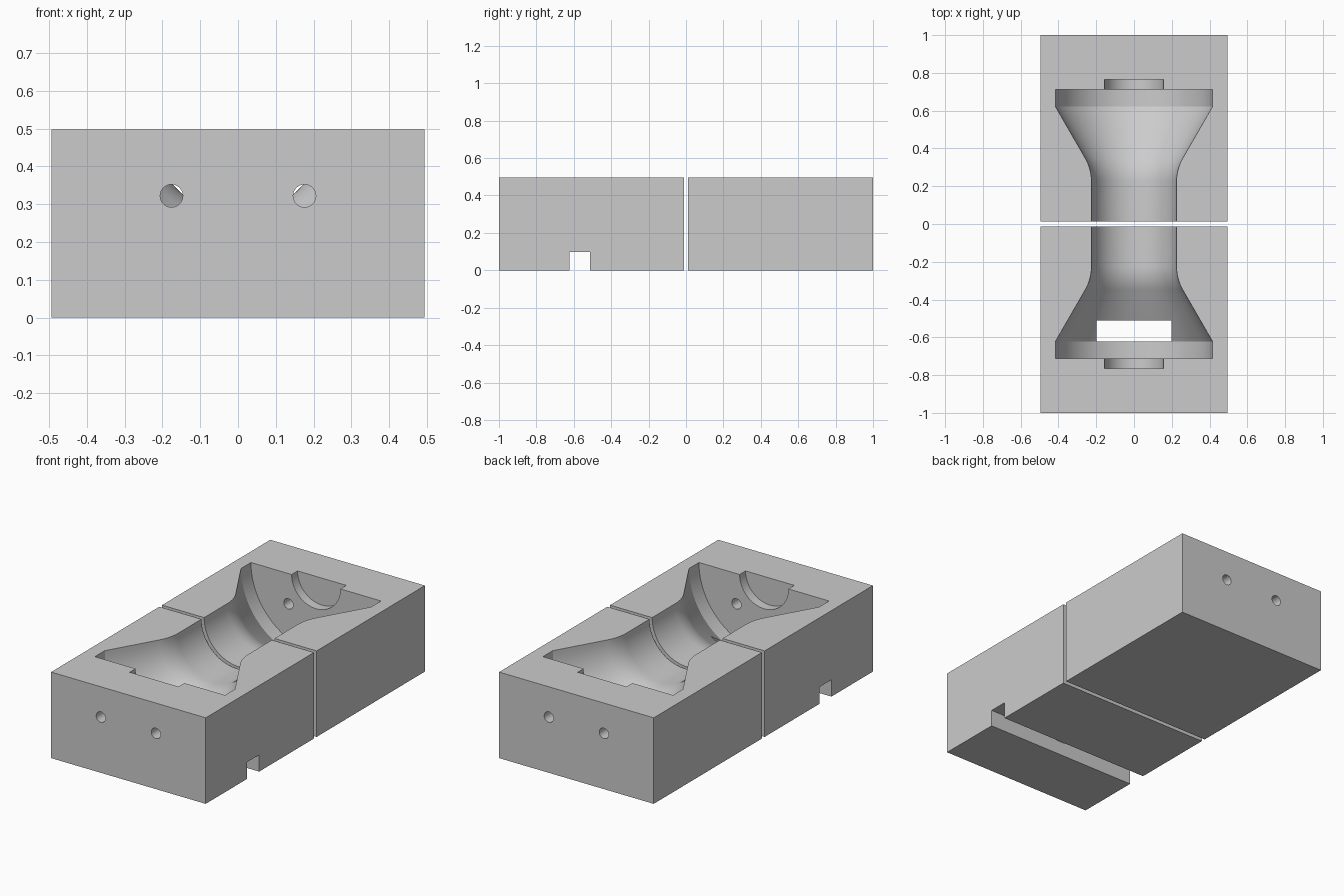
import bpy, bmesh, math
from mathutils import Matrix, Vector

if "Cube" in bpy.data.objects:
    bpy.data.objects.remove(bpy.data.objects["Cube"])

HALF_W, HEIGHT, GAP = 0.494, 0.497, 0.012
NECK, FLANGE = 0.225, 0.416

grey = bpy.data.materials.new("light grey")
grey.diffuse_color = (0.6, 0.6, 0.6, 1)
grey.use_nodes = True
grey.node_tree.nodes["Principled BSDF"].inputs["Base Color"].default_value = grey.diffuse_color


def make_object(name, bm):
    bmesh.ops.recalc_face_normals(bm, faces=bm.faces)
    mesh = bpy.data.meshes.new(name)
    bm.to_mesh(mesh)
    bm.free()
    mesh.materials.append(grey)
    obj = bpy.data.objects.new(name, mesh)
    bpy.context.collection.objects.link(obj)
    return obj


def box(name, x, y, z):
    """Box spanning the given (low, high) ranges."""
    bm = bmesh.new()
    size = [b - a for a, b in (x, y, z)]
    mid = Vector([(a + b) / 2 for a, b in (x, y, z)])
    bmesh.ops.create_cube(bm, size=1, matrix=Matrix.Translation(mid) @ Matrix.Diagonal((*size, 1)))
    return make_object(name, bm)


def bolt_hole(x, side):
    bm = bmesh.new()
    place = Matrix.Translation((x, side * 0.87, 0.322)) @ Matrix.Rotation(math.pi / 2, 4, 'X')
    bmesh.ops.create_cone(bm, cap_ends=True, segments=32, radius1=0.03, radius2=0.03,
                          depth=0.38, matrix=place)
    return make_object("bolt_hole_cutter", bm)


def cavity_profile():
    """(distance along the axis, radius): neck, rounded bend, flare, flange, end boss."""
    flare, bend = math.radians(30), 0.25
    corner = 0.622 - (FLANGE - NECK) / math.tan(flare)
    start = corner - bend * math.tan(flare / 2)
    pts = [(-0.05, 0), (-0.05, NECK)]
    for i in range(9):
        a = flare * i / 8
        pts.append((start + bend * math.sin(a), NECK + bend * (1 - math.cos(a))))
    return pts + [(0.622, FLANGE), (0.712, FLANGE), (0.712, 0.156), (0.766, 0.156), (0.766, 0)]


def cavity(side, steps=96):
    """Profile revolved about the axis lying in the top face."""
    bm = bmesh.new()
    rings = []
    for y, r in cavity_profile():
        count = steps if r else 1
        rings.append([bm.verts.new((r * math.cos(2 * math.pi * i / steps), side * y,
                                    HEIGHT + r * math.sin(2 * math.pi * i / steps)))
                      for i in range(count)])
    for a, b in zip(rings, rings[1:]):
        for i in range(steps):
            j = (i + 1) % steps
            if len(a) == 1:
                bm.faces.new((a[0], b[i], b[j]))
            elif len(b) == 1:
                bm.faces.new((a[i], b[0], a[j]))
            else:
                bm.faces.new((a[i], b[i], b[j], a[j]))
    return make_object("cavity_cutter", bm)


def cut(obj, cutters):
    bpy.context.view_layer.objects.active = obj
    for cutter in cutters:
        mod = obj.modifiers.new("cut", 'BOOLEAN')
        mod.operation, mod.solver, mod.object = 'DIFFERENCE', 'EXACT', cutter
        bpy.ops.object.modifier_apply(modifier=mod.name)
        bpy.data.objects.remove(cutter)


# Two mould blocks with a narrow gap between them
for name, side in (("front_block", -1), ("back_block", 1)):
    block = box(name, (-HALF_W, HALF_W), sorted((side * GAP, side)), (0, HEIGHT))
    cutters = [cavity(side), bolt_hole(-0.176, side), bolt_hole(0.176, side)]
    if side < 0:
        # Cross slot under the front block and the window opening up into the cavity
        cutters += [box("slot_cutter", (-0.6, 0.6), (-0.622, -0.512), (-0.1, 0.097)),
                    box("window_cutter", (-0.198, 0.198), (-0.622, -0.512), (-0.1, 0.4))]
    cut(block, cutters)
    bpy.ops.object.select_all(action='DESELECT')
    block.select_set(True)
    bpy.context.view_layer.objects.active = block
    bpy.ops.object.shade_smooth_by_angle(angle=math.radians(25))
